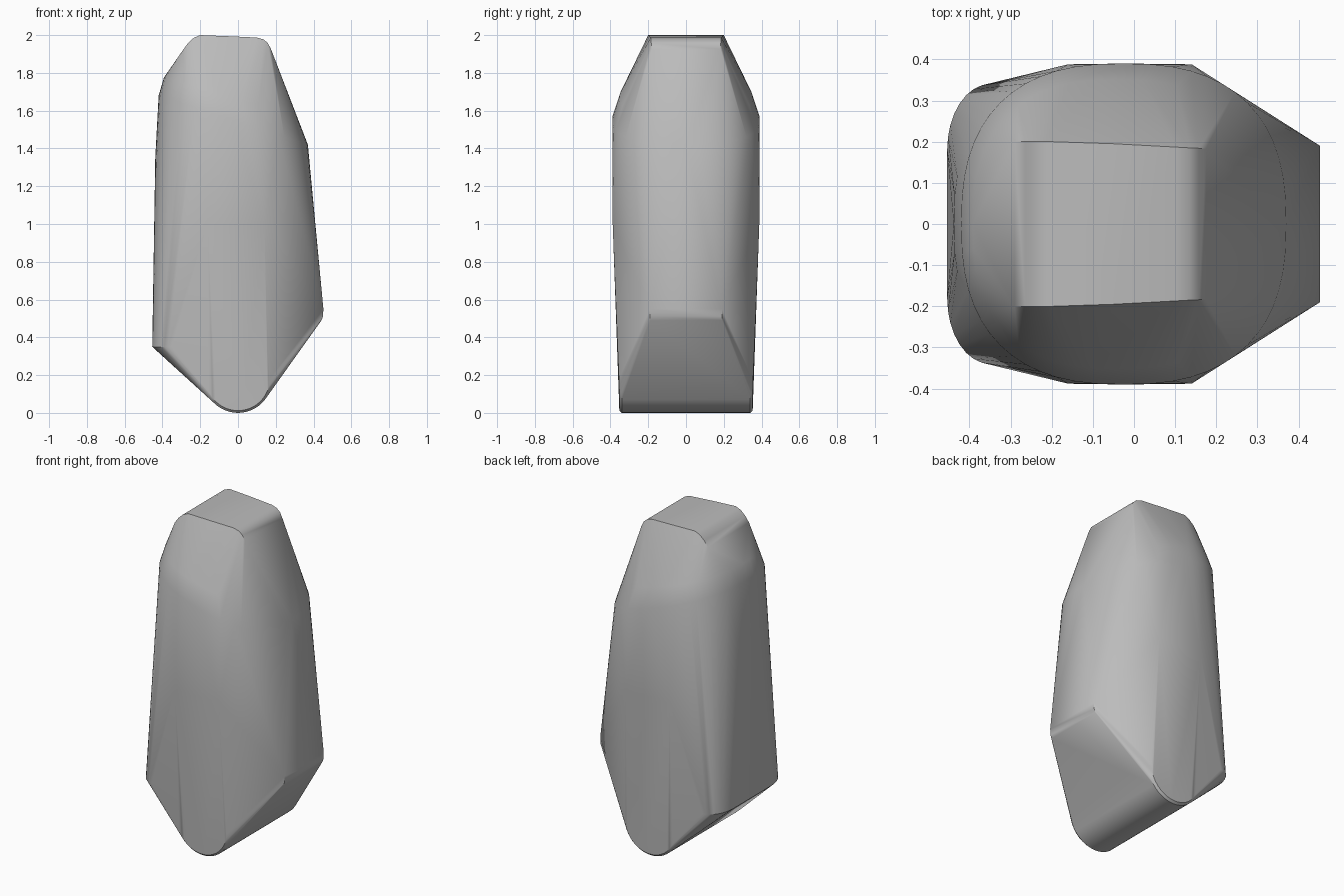
import bpy
import bmesh
from math import cos, sin, pi, radians

cube = bpy.data.objects.get("Cube")
if cube:
    bpy.data.objects.remove(cube, do_unlink=True)

stone = bpy.data.materials.new("stone grey")
stone.use_nodes = True
grey = (0.5, 0.5, 0.5, 1.0)
stone.diffuse_color = grey
stone.node_tree.nodes["Principled BSDF"].inputs["Base Color"].default_value = grey

points = []


def mirrored(x, y, z):
    """Add a point on both the front and the back."""
    points.extend([(x, y, z), (x, -y, z)])


def ring(cx, a, b, z, tilt, left_only=False, steps=28):
    """Soft-cornered oval section, tilted down towards +x."""
    for i in range(steps + 1):
        t = pi * i / steps
        x = cx + a * (1 if cos(t) > 0 else -1) * abs(cos(t)) ** 0.8
        y = b * abs(sin(t)) ** 0.8
        if x < -0.1 or not left_only:
            mirrored(x, y, z - tilt * (x - cx))


# Rounded keel running front to back, with softened ends
for radius, y in ((0.18, 0.34), (0.168, 0.353)):
    for i in range(25):
        t = pi + pi * i / 24
        mirrored(radius * cos(t), y, 0.18 + radius * sin(t))

# Projecting lower edge on the model's left
for x, z in ((0.442, 0.49), (0.45, 0.51), (0.452, 0.55)):
    mirrored(x, 0.19, z)

# Rounded lower corners on the other side
for i in range(9):
    t = pi / 2 * i / 8
    mirrored(-0.35 - 0.104 * cos(t), 0.18 + 0.16 * sin(t), 0.35)

# Broad front and back faces
for x in (-0.16, 0.0, 0.14):
    mirrored(x, 0.388, 1.0)

# Body section and the two sections of the tilted shoulder
ring(-0.03, 0.408, 0.386, 1.35, 0.0, left_only=True)
ring(-0.025, 0.395, 0.39, 1.55, 0.33)
ring(-0.04, 0.352, 0.352, 1.67, 0.3)

# Narrow crown with rolled edges
for x, y, z in ((-0.29, 0.2, 1.923), (-0.265, 0.2, 1.957), (-0.235, 0.2, 1.985),
                (-0.2, 0.2, 2.0), (-0.05, 0.195, 1.994), (0.1, 0.187, 1.987),
                (0.135, 0.185, 1.977), (0.158, 0.184, 1.958), (0.175, 0.183, 1.925)):
    mirrored(x, y, z)

# Wrap the sections in one solid
bm = bmesh.new()
for p in points:
    bm.verts.new(p)
bmesh.ops.remove_doubles(bm, verts=bm.verts, dist=0.001)
bmesh.ops.convex_hull(bm, input=bm.verts)
loose = [v for v in bm.verts if not v.link_faces]
bmesh.ops.delete(bm, geom=loose, context="VERTS")
bmesh.ops.dissolve_limit(bm, angle_limit=radians(0.5), verts=bm.verts, edges=bm.edges)
bmesh.ops.recalc_face_normals(bm, faces=bm.faces)

mesh = bpy.data.meshes.new("faceted_stone")
bm.to_mesh(mesh)
bm.free()
mesh.materials.append(stone)
body = bpy.data.objects.new("faceted_stone", mesh)
bpy.context.collection.objects.link(body)

bpy.ops.object.select_all(action="DESELECT")
body.select_set(True)
bpy.context.view_layer.objects.active = body
bpy.ops.object.shade_smooth_by_angle(angle=radians(28))
